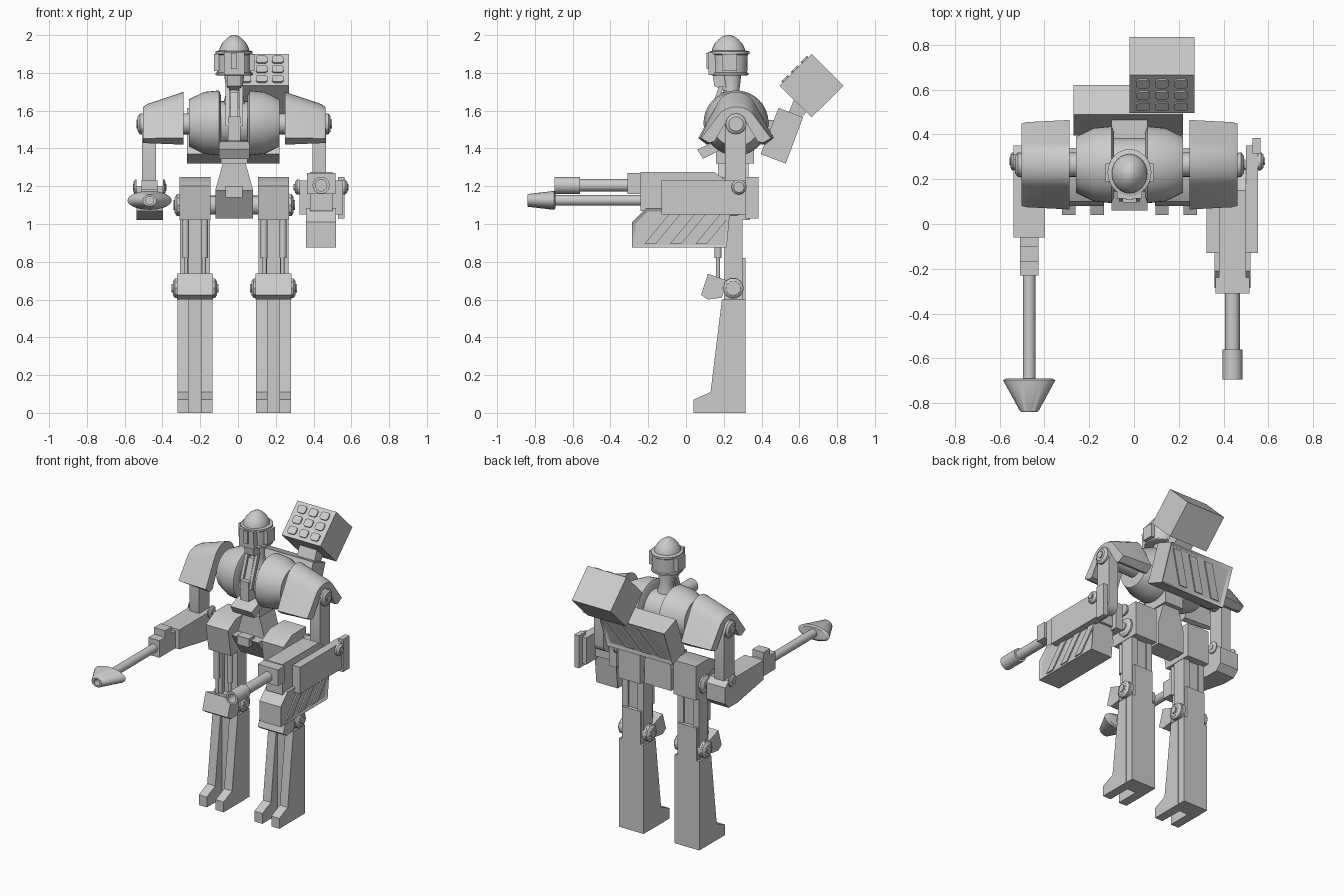
import bpy, bmesh
from math import cos, sin, pi, radians
from mathutils import Vector

if "Cube" in bpy.data.objects:
    bpy.data.objects.remove(bpy.data.objects["Cube"])

grey = bpy.data.materials.new("plain_grey")
grey.use_nodes = True
grey.diffuse_color = (0.6, 0.6, 0.6, 1)
grey.node_tree.nodes["Principled BSDF"].inputs["Base Color"].default_value = (0.6, 0.6, 0.6, 1)

X, Y, Z = Vector((1, 0, 0)), Vector((0, 1, 0)), Vector((0, 0, 1))
MID = -0.02          # middle of the body
SIDES = ((-1, "right"), (1, "left"))


def skin(name, rings):
    """Join matching rings of points with quads and cap both ends."""
    bm = bmesh.new()
    loops = [[bm.verts.new(p) for p in ring] for ring in rings]
    n = len(loops[0])
    for a, b in zip(loops, loops[1:]):
        for i in range(n):
            bm.faces.new((a[i], a[(i + 1) % n], b[(i + 1) % n], b[i]))
    bm.faces.new(loops[0])
    bm.faces.new(loops[-1])
    bmesh.ops.recalc_face_normals(bm, faces=bm.faces)
    mesh = bpy.data.meshes.new(name)
    bm.to_mesh(mesh)
    bm.free()
    mesh.materials.append(grey)
    mesh.shade_smooth()
    mesh.set_sharp_from_angle(angle=radians(32))
    obj = bpy.data.objects.new(name, mesh)
    bpy.context.collection.objects.link(obj)
    return obj


def slab(name, pts, origin, u, v, depth):
    """Extrude a flat outline drawn on the u, v plane."""
    base = [Vector(origin) + u * a + v * b for a, b in pts]
    off = u.cross(v) * depth
    return skin(name, [base, [p + off for p in base]])


def prism(name, pts, x0, x1):
    """Extrude a side (y, z) outline across x."""
    return slab(name, pts, (x0, 0, 0), Y, Z, x1 - x0)


def box(name, x0, x1, y0, y1, z0, z1):
    return prism(name, [(y0, z0), (y1, z0), (y1, z1), (y0, z1)], x0, x1)


def turn(name, axis, centre, rings, n=24):
    """Stack round or oval rings (offset, radius, radius) along an axis."""
    u, v = {"x": (Y, Z), "y": (X, Z), "z": (X, Y)}[axis]
    w = {"x": X, "y": Y, "z": Z}[axis]
    c = Vector(centre)
    return skin(name, [[c + w * r[0] + u * (r[1] * cos(2 * pi * i / n))
                        + v * (r[-1] * sin(2 * pi * i / n)) for i in range(n)] for r in rings])


def rod(name, axis, centre, length, r, n=20):
    return turn(name, axis, centre, [(0, r), (length, r)], n)


def boss(name, x, y, z, s, r, n=10):
    """Pivot cap with a chamfered rim and a raised round bolt."""
    turn(name, "x", (x, y, z), [(0, r), (s * .012, r), (s * .024, r * .7)], n)
    rod(name + "_bolt", "x", (x, y, z), s * .031, r * .42, 16)


def inset(obj, direction, rim, depth):
    """Sink a panel into the face that looks along the direction."""
    bm = bmesh.new()
    bm.from_mesh(obj.data)
    face = max(bm.faces, key=lambda f: f.normal.dot(direction))
    bmesh.ops.inset_individual(bm, faces=[face], thickness=rim, depth=-depth)
    bm.to_mesh(obj.data)
    bm.free()


def arc(cy, cz, r, a0, a1, n):
    return [(cy + r * cos(radians(a0 + (a1 - a0) * i / n)),
             cz + r * sin(radians(a0 + (a1 - a0) * i / n))) for i in range(n + 1)]


# Legs
for s, side in SIDES:
    lx = MID + s * .208
    shin = [(.2, .6), (.315, .6), (.315, 0), (.2, 0)]
    wall = [(.19, .6), (.26, .6), (.26, 0), (.04, 0), (.04, .07), (.13, .11)]
    prism(side + "_shin_core", shin, lx - .092, lx + .092)
    for t in (-1, 1):
        prism(side + "_shin_wall", wall, lx + t * .033, lx + t * .093)
        box(side + "_thigh_rail", lx + t * .035, lx + t * .08, .205, .3, .6, 1.05)
        rod(side + "_piston_rod", "z", (lx + t * .047, .17, .7), .3, .011, 12)
        rod(side + "_piston_sleeve", "z", (lx + t * .05, .17, .82), .22, .019, 12)
        boss(side + "_knee_cap", lx + t * .093, .25, .66, t, .055)
    box(side + "_thigh", lx - .07, lx + .07, .23, .315, .6, .82)
    box(side + "_thigh_upper", lx - .07, lx + .07, .23, .29, .82, 1.05)
    rod(side + "_knee_axle", "x", (lx - .093, .25, .66), .186, .055)
    prism(side + "_knee_pad", [(.116, .737), (.22, .7), (.19, .61), (.116, .6), (.08, .625)],
          lx - .095, lx + .095)
    prism(side + "_hip_block", [(.13, 1.02), (.34, 1.02), (.34, 1.25), (.19, 1.25), (.1, 1.2)],
          lx - .083, lx + .083)
    boss(side + "_hip_cap", lx + s * .083, .25, 1.1, s, .062)

# Pelvis and waist
rod("hip_axle", "x", (MID - .16, .25, 1.1), .32, .05)
prism("pelvis", [(.1, 1.18), (.33, 1.18), (.33, 1.03), (.2, 1.03)], MID - .1, MID + .1)
slab("waist", [(-.1, 1.18), (.1, 1.18), (.055, 1.34), (-.055, 1.34)], (MID, .17, 0), X, Z, -.16)
box("pelvis_plate", MID - .045, MID + .045, .08, .14, 1.14, 1.2)

# Torso barrel in two tapered halves
rod("torso_core", "x", (MID - .09, .265, 1.53), .18, .12, 32)
for s, side in SIDES:
    turn(side + "_chest_barrel", "x", (MID, .265, 1.535),
         [(s * .07, .145), (s * .08, .172), (s * .16, .164), (s * .24, .125)], 40)
    rod(side + "_shoulder_axle", "x", (MID + s * .2, .265, 1.53), s * .27, .055)
    slab(side + "_collar_strut", [(.1, 1.52), (.125, 1.52), (.2, 1.73), (.175, 1.73)],
         (MID + s * .036 - .01, 0, 0), Y, Z, .02)
box("abdomen", MID - .07, MID + .07, .16, .36, 1.32, 1.44)
prism("belly_box", [(.06, 1.395), (.09, 1.345), (.2, 1.4), (.165, 1.44)], MID - .08, MID + .08)
box("chest_plate", MID - .032, MID + .032, .095, .17, 1.44, 1.57)
prism("chest_spine", [(.12, 1.55), (.2, 1.55), (.22, 1.7), (.17, 1.7)], MID - .02, MID + .02)

# Neck and head
hy = .23
turn("neck", "z", (MID, .24, 1.55), [(0, .075), (.08, .06), (.15, .042), (.26, .055)])
prism("jaw", [(.15, 1.73), (.22, 1.7), (.26, 1.8), (.14, 1.8)], MID - .035, MID + .035)
turn("helmet_band", "z", (MID, hy, 1.785),
     [(0, .085, .09), (.004, .1, .1), (.014, .1, .1), (.018, .09, .094), (.11, .09, .097),
      (.116, .098, .105), (.128, .098, .105), (.134, .08, .085)], 24)
turn("helmet_dome", "z", (MID, hy - .005, 1.9),
     [(0, .082, .09), (.03, .078, .086), (.058, .063, .071), (.08, .043, .05),
      (.094, .024, .03), (.1, .006, .008)], 24)
prism("face_guard", [(.12, 1.79), (.2, 1.79), (.2, 1.91), (.115, 1.91)], MID - .055, MID + .055)
prism("nose_ridge", [(.11, 1.82), (.15, 1.82), (.15, 1.905), (.107, 1.905)], MID - .016, MID + .016)
for s, side in SIDES:
    box(side + "_ear_plate", MID + s * .08, MID + s * .108, hy - .04, hy + .04, 1.81, 1.9)

# Shoulder guards and upper arms
for s, side in SIDES:
    arch = ([(.42, 1.42), (.465, 1.455)] + arc(.265, 1.59, .11, 28, 152, 10)
            + [(.065, 1.455), (.11, 1.42), (.14, 1.43), (.215, 1.6), (.315, 1.6), (.39, 1.43)])
    low = [(.265 + (y - .265) * .95, 1.45 + (z - 1.45) * .74) for y, z in arch]
    skin(side + "_shoulder_guard", [[(MID + s * a, y, z) for y, z in p]
                                    for a, p in ((.268, arch), (.46, low), (.482, [
                                        (.265 + (y - .265) * .92, 1.45 + (z - 1.45) * .68) for y, z in arch]))])
    arm = arc(.262, 1.53, .055, 0, 180, 8) + arc(.262, 1.19, .055, 180, 360, 8)
    prism(side + "_upper_arm", arm, MID + s * .415, MID + s * .487)
    boss(side + "_shoulder_cap", MID + s * .487, .265, 1.53, s, .055, 16)

# Right forearm with spear
rx = -.468
prism("right_forearm", [(.35, 1.06), (.35, 1.17), (.31, 1.2), (-.06, 1.2), (-.06, 1.07), (.22, 1.02), (.31, 1.02)],
      rx - .07, rx + .07)
box("right_wrist", rx - .042, rx + .042, -.23, -.06, 1.07, 1.185)
box("right_wrist_block", rx - .042, rx + .042, -.17, -.1, 1.185, 1.23)
for t in (-1, 1):
    boss("right_elbow_cap", rx + t * .07, .28, 1.195, t * .6, .04, 12)
rod("spear_shaft", "y", (rx, -.23, 1.125), -.47, .028)
turn("spear_head", "y", (rx, -.69, 1.125),
     [(0, .1, .04), (-.008, .117, .05), (-.145, .042, .034), (-.15, .036, .03),
      (-.15, .022, .02), (-.09, .022, .02)], 28)

# Left forearm gun
gx = .44
prism("gun_receiver", [(-.24, 1.07), (.25, 1.07), (.25, 1.2), (.2, 1.24), (.15, 1.275), (-.24, 1.275)],
      gx - .06, gx + .06)
box("gun_collar", gx - .075, gx + .075, -.31, -.24, 1.16, 1.27)
rod("gun_barrel", "y", (gx, -.3, 1.205), -.3, .033)
turn("gun_muzzle", "y", (gx, -.56, 1.205),
     [(0, .045), (-.135, .045), (-.135, .03), (-.06, .03)], 24)
for t, y0, y1 in ((-1, -.13, .28), (1, -.13, .35)):
    box("gun_side_plate", gx + t * .06, gx + t * .115, y0, y1, 1.05, 1.23)
    boss("left_elbow_cap", gx + t * .115, .28, 1.195, t, .04, 12)
box("gun_rear_plate", gx + .09, gx + .125, .315, .385, 1.03, 1.25)
ammo = prism("ammo_box", [(-.285, .875), (.215, .875), (.235, 1.085), (-.21, 1.085), (-.285, 1.01)],
             gx - .08, gx + .08)
for t in (-1, 1):
    inset(ammo, X * t, .02, .01)
    for i in range(3):
        y = -.22 + i * .135
        prism("ammo_box_stripe", [(y, .895), (y + .06, .895), (y + .2, 1.063), (y + .14, 1.063)],
              gx + t * .069, gx + t * .078)

# Backpack with a sunken striped panel
pack = prism("backpack", [(.395, 1.37), (.528, 1.32), (.62, 1.565), (.49, 1.615)], -.27, .22)
up = Vector((0, .352, .936))
inset(pack, up.cross(X), .025, .015)
for i in range(3):
    a = -.23 + i * .125
    slab("backpack_stripe", [(a, .03), (a + .06, .03), (a + .17, .232), (a + .11, .232)],
         Vector((0, .528, 1.32)) - up.cross(X) * .014, X, up, -.009)
box("backpack_mount", MID - .08, MID + .08, .34, .48, 1.42, 1.55)

# Missile launcher
prism("launcher_mount", [(.54, 1.58), (.6, 1.55), (.66, 1.62), (.58, 1.68)], .06, .19)
prism("launcher_box", [(.495, 1.732), (.665, 1.565), (.835, 1.732), (.665, 1.9)], -.02, .27)
slope = (Y + Z).normalized()
for row in range(3):
    for col in range(3):
        w, h, c = .03, .025, .01
        cell = [(w, -h + c), (w, h - c), (w - c, h), (c - w, h), (-w, h - c), (-w, c - h), (c - w, -h), (w - c, -h)]
        centre = Vector((.04 + col * .085, .495, 1.732)) + slope * (.047 + row * .072)
        slab("launcher_cell", cell, centre, X, slope, .009)
